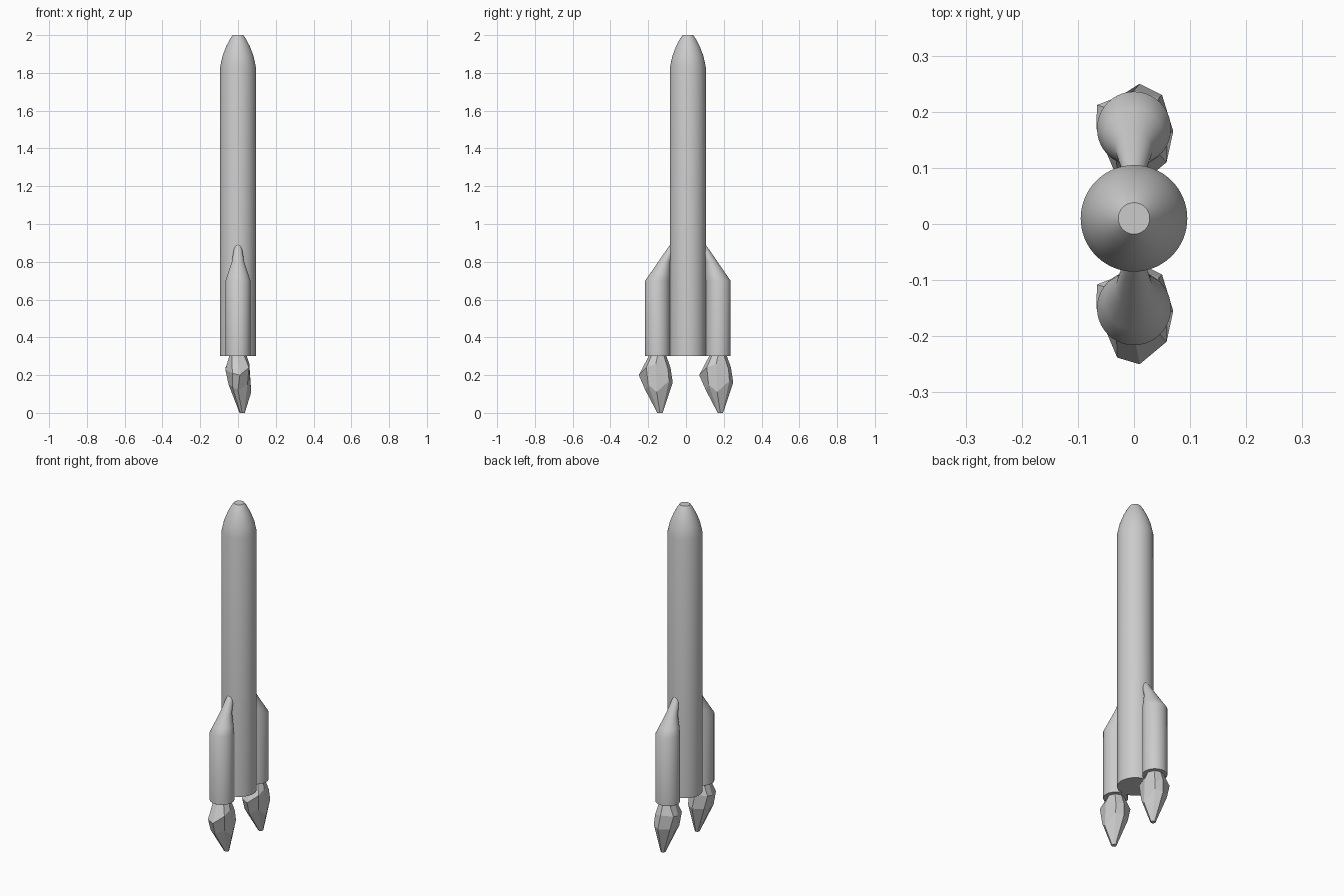
import bpy
import bmesh
import math
from mathutils import Vector

if "Cube" in bpy.data.objects:
    bpy.data.objects.remove(bpy.data.objects["Cube"])

AXIS_Y = 0.01          # centre line of the body
BASE_Z = 0.3           # bottom of body and boosters
OFFSET = 0.16          # booster distance from the body axis

grey = bpy.data.materials.new("plain_grey")
grey.use_nodes = True
colour = (0.6, 0.6, 0.6, 1)
grey.diffuse_color = colour
grey.node_tree.nodes["Principled BSDF"].inputs["Base Color"].default_value = colour


def circle(x, y, z, radius, count=40):
    steps = [2 * math.pi * i / count for i in range(count)]
    return [Vector((x + radius * math.cos(a), y + radius * math.sin(a), z)) for a in steps]


def loft(name, rings, smooth):
    """Bridge rings of equal length and cap both ends."""
    bm = bmesh.new()
    loops = [[bm.verts.new(p) for p in ring] for ring in rings]
    n = len(loops[0])
    for low, high in zip(loops, loops[1:]):
        for i in range(n):
            j = (i + 1) % n
            bm.faces.new((low[i], low[j], high[j], high[i]))
    bm.faces.new(loops[0])
    bm.faces.new(loops[-1])
    bmesh.ops.recalc_face_normals(bm, faces=bm.faces)
    mesh = bpy.data.meshes.new(name)
    bm.to_mesh(mesh)
    bm.free()
    mesh.materials.append(grey)
    obj = bpy.data.objects.new(name, mesh)
    bpy.context.collection.objects.link(obj)
    if smooth:
        bpy.ops.object.select_all(action="DESELECT")
        obj.select_set(True)
        bpy.context.view_layer.objects.active = obj
        bpy.ops.object.shade_smooth_by_angle(angle=math.radians(50))
    return obj


# Main body with rounded, flat-tipped nose: (height, radius)
body_profile = [(BASE_Z, 0.095), (1.83, 0.095), (1.89, 0.082),
                (1.94, 0.063), (1.98, 0.042), (2.0, 0.028)]
loft("main_body", [circle(0, AXIS_Y, z, r, 64) for z, r in body_profile], True)

# Side booster whose nose leans onto the body: (distance out, height, radius)
booster_profile = [(OFFSET, BASE_Z, 0.066), (OFFSET, 0.7, 0.066),
                   (0.145, 0.74, 0.053), (0.124, 0.8, 0.033),
                   (0.088, 0.87, 0.021), (0.078, 0.89, 0.016)]

# Faceted exhaust flame, around the booster axis
flame_upper = [(0.06, -0.01, 0.26), (0.045, 0.055, 0.23), (0, 0.068, 0.24),
               (-0.066, 0.042, 0.24), (-0.067, 0.0, 0.23), (-0.03, -0.088, 0.21),
               (0.01, -0.1, 0.2), (0.058, -0.06, 0.24)]
flame_lower = [(0.07, -0.005, 0.11), (0.05, 0.06, 0.17), (0.01, 0.08, 0.16),
               (-0.045, 0.045, 0.16), (-0.05, -0.01, 0.15), (-0.03, -0.065, 0.14),
               (0, -0.065, 0.12), (0.05, -0.05, 0.15)]

for label, side in (("front", -1), ("back", 1)):
    rings = [circle(0, AXIS_Y + side * d, z, r) for d, z, r in booster_profile]
    loft(label + "_booster", rings, True)

    centre = Vector((0, AXIS_Y + side * OFFSET, 0))
    flame = [circle(0, centre.y, BASE_Z + 0.005, 0.045, 8),
             [centre + Vector(p) for p in flame_upper],
             [centre + Vector(p) for p in flame_lower],
             circle(0.022, centre.y + 0.012, 0, 0.014, 8)]
    loft(label + "_flame", flame, False)
